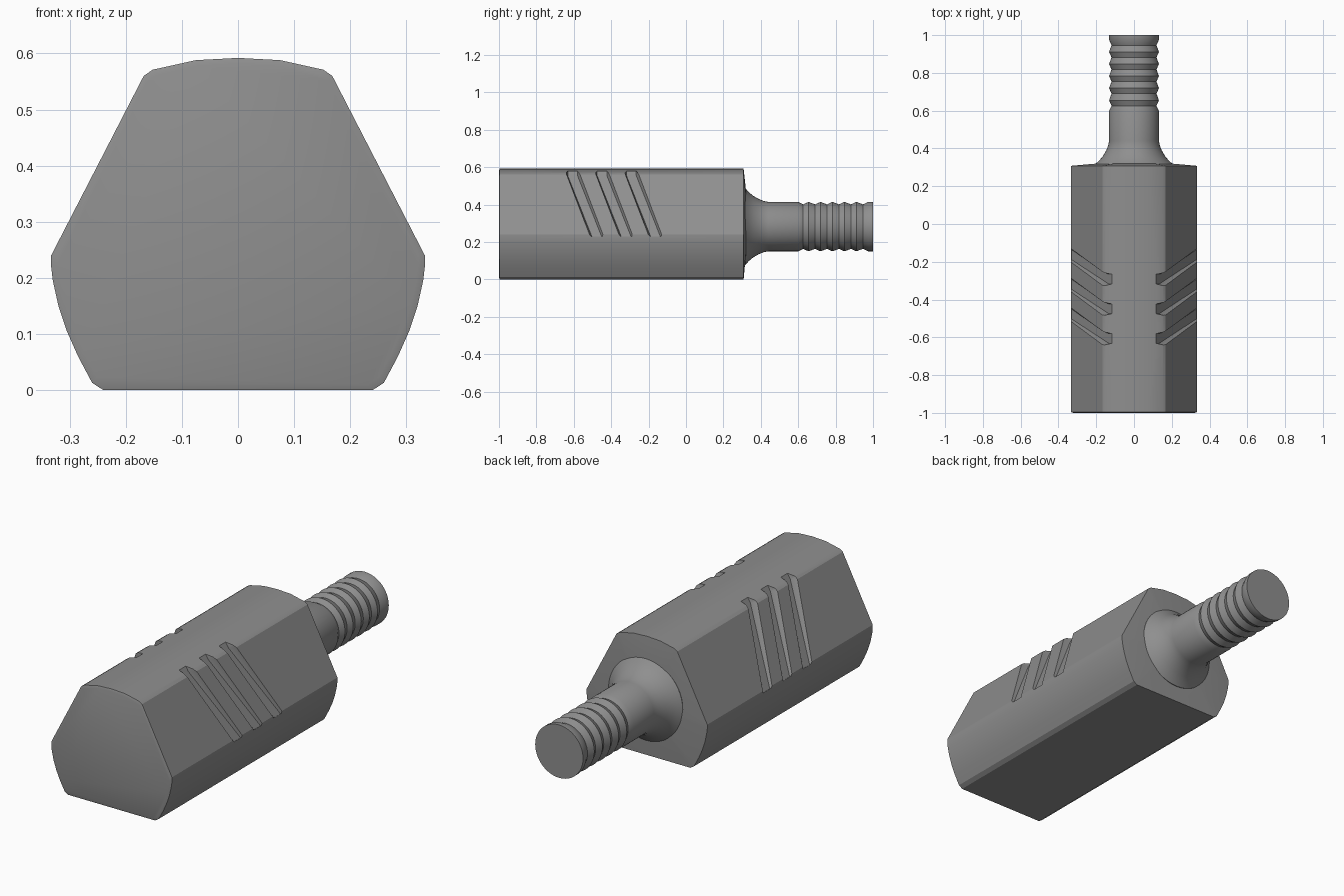
import bpy, bmesh, math
from mathutils import Vector

if "Cube" in bpy.data.objects:
    bpy.data.objects.remove(bpy.data.objects["Cube"])

AXIS_Z = 0.282

grey = bpy.data.materials.new("dark_grey")
grey.diffuse_color = (0.275, 0.275, 0.275, 1)
grey.use_nodes = True
grey.node_tree.nodes["Principled BSDF"].inputs["Base Color"].default_value = grey.diffuse_color


def loft(name, rings, angle):
    """Skin a list of equal-length closed rings, cap both ends."""
    bm = bmesh.new()
    add_loft(bm, rings)
    return finish(name, bm, angle)


def add_loft(bm, rings):
    vs = [[bm.verts.new(p) for p in r] for r in rings]
    n = len(rings[0])
    for a, b in zip(vs, vs[1:]):
        for i in range(n):
            j = (i + 1) % n
            bm.faces.new((a[i], a[j], b[j], b[i]))
    bm.faces.new(vs[0])
    bm.faces.new(vs[-1])


def finish(name, bm, angle):
    bmesh.ops.recalc_face_normals(bm, faces=bm.faces)
    me = bpy.data.meshes.new(name)
    bm.to_mesh(me)
    bm.free()
    me.materials.append(grey)
    ob = bpy.data.objects.new(name, me)
    bpy.context.collection.objects.link(ob)
    if angle:
        smooth(ob, angle)
    return ob


def select(ob):
    bpy.ops.object.select_all(action='DESELECT')
    ob.select_set(True)
    bpy.context.view_layer.objects.active = ob


def smooth(ob, angle):
    select(ob)
    bpy.ops.object.shade_smooth_by_angle(angle=math.radians(angle))


# Body: mirrored half profile lofted along y
half = [(0.24, 0), (0.26, 0.013), (0.285, 0.06), (0.305, 0.105), (0.32, 0.15),
        (0.33, 0.195), (0.333, 0.22), (0.333, 0.24), (0.168, 0.56),
        (0.152, 0.571), (0.075, 0.588)]
profile = half + [(0, 0.592)] + [(-x, z) for x, z in reversed(half)]


def ring(y, s=1.0):
    return [(x * s, y, 0.29 + (z - 0.29) * s) for x, z in profile]


def round_ring(y, r):
    out = []
    for x, z in profile:
        d = Vector((x, z - AXIS_Z)).normalized() * r
        out.append((d.x, y, AXIS_Z + d.y))
    return out


body = loft("body", [ring(-1, 0.965), ring(-0.996), ring(0.308),
                     round_ring(0.32, 0.2)], None)

# Slanted grip grooves: tapering channels on both sloped flanks
bm = bmesh.new()
normal = Vector((0.889, 0, 0.458))
# z on the flank, groove centre y, depth
stations = [(0.232, -0.477, 0.008), (0.57, -0.606, 0.034), (0.66, -0.606, 0.042)]
for side in (1, -1):
    for k in range(3):
        rings = []
        for z, y, depth in stations:
            base = Vector((0.333 - (z - 0.24) * 0.5156, y + 0.157 * k, z))
            section = []
            for dy, h in ((-0.042, 0.02), (-0.036, 0), (-0.026, -depth),
                          (0.026, -depth), (0.036, 0), (0.042, 0.02)):
                p = base + normal * h
                section.append((p.x * side, p.y + dy, p.z))
            rings.append(section)
        add_loft(bm, rings)
cutter = finish("groove_cutter", bm, None)
cutter.hide_render = True
mod = body.modifiers.new("grooves", 'BOOLEAN')
mod.operation = 'DIFFERENCE'
mod.solver = 'EXACT'
mod.object = cutter
select(body)
bpy.ops.object.modifier_apply(modifier=mod.name)
bpy.data.objects.remove(cutter)
smooth(body, 26)

# Shank: flared fillet, plain neck, then ringed thread
outline = [(0.30, 0.205), (0.318, 0.205), (0.335, 0.185), (0.36, 0.164),
           (0.39, 0.147), (0.415, 0.137), (0.44, 0.132), (0.60, 0.132)]
for k in range(6):
    outline += [(0.626 + 0.064 * k, 0.119), (0.655 + 0.064 * k, 0.132)]
outline.append((1.0, 0.132))
N = 48
loft("threaded_shank",
     [[(r * math.cos(2 * math.pi * i / N), y, AXIS_Z + r * math.sin(2 * math.pi * i / N))
       for i in range(N)] for y, r in outline], 30)
